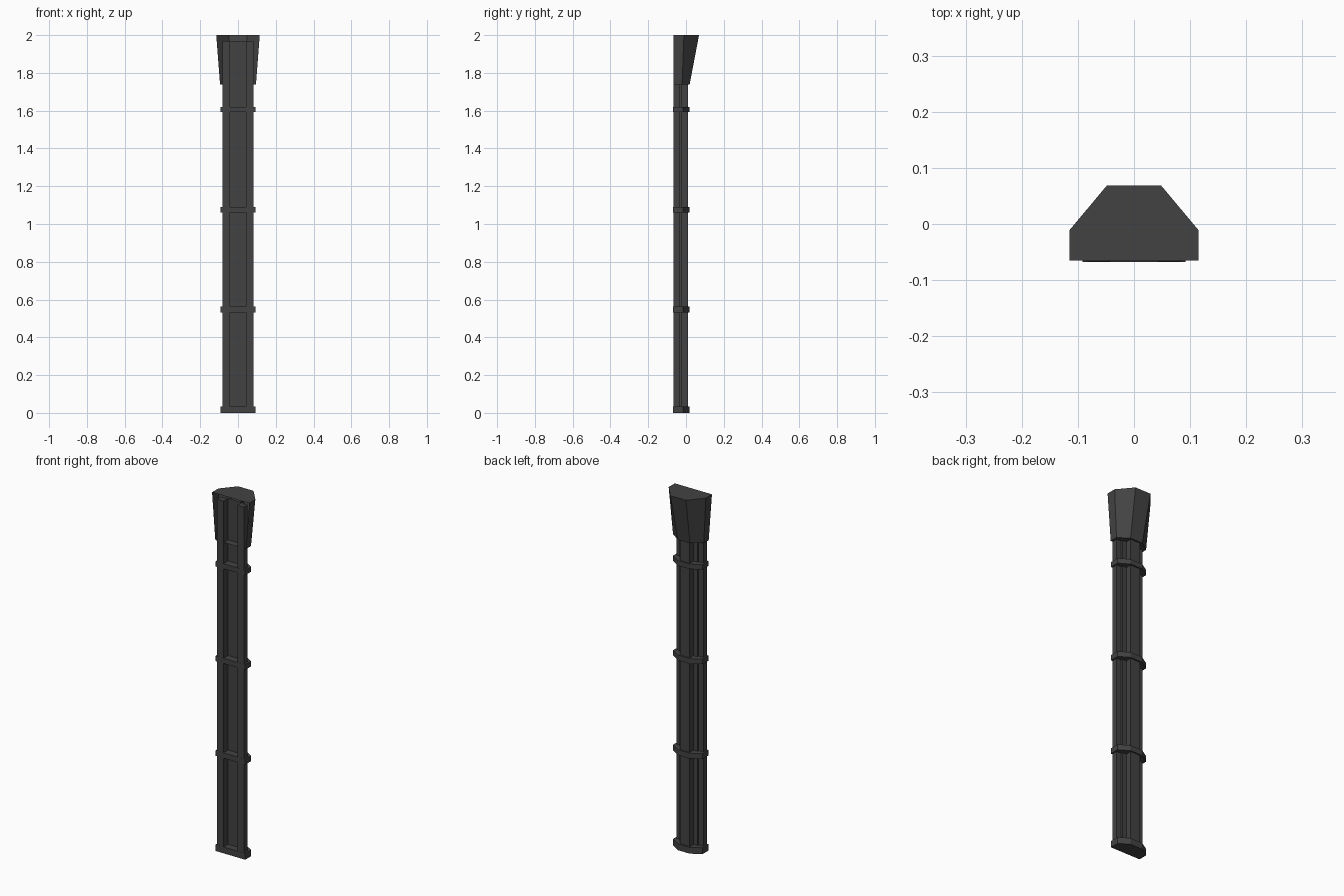
import bpy, bmesh

if "Cube" in bpy.data.objects:
    bpy.data.objects.remove(bpy.data.objects["Cube"])

metal = bpy.data.materials.new("dark_grey_metal")
metal.diffuse_color = (0.055, 0.055, 0.055, 1)
metal.use_nodes = True
metal.node_tree.nodes["Principled BSDF"].inputs["Base Color"].default_value = metal.diffuse_color


def mirrored(half):
    """Close a right-hand outline (front to back) with its mirror image."""
    return half + [(-x, y) for x, y in reversed(half) if x > 0]


def loft(name, bottom, top, z0, z1, skip_front=False):
    """Join two matching outlines into a flat-faced body."""
    bm = bmesh.new()
    lo = [bm.verts.new((x, y, z0)) for x, y in bottom]
    hi = [bm.verts.new((x, y, z1)) for x, y in top]
    n = len(lo)
    bm.faces.new(lo[::-1])
    bm.faces.new(hi)
    for i in range(n):
        if skip_front and i == n - 1:
            continue  # the last side joins the two front corners
        j = (i + 1) % n
        bm.faces.new((lo[i], lo[j], hi[j], hi[i]))
    mesh = bpy.data.meshes.new(name)
    bm.to_mesh(mesh)
    bm.free()
    mesh.materials.append(metal)
    obj = bpy.data.objects.new(name, mesh)
    bpy.context.collection.objects.link(obj)
    return obj


# Downpipe: channel with a recessed front and a stepped back rib
pipe = mirrored([
    (0.043, -0.026), (0.043, -0.067), (0.083, -0.067), (0.083, -0.034),
    (0.055, -0.034), (0.055, -0.023), (0.030, -0.023), (0.030, 0.010),
])
loft("downpipe", pipe, pipe, 0.005, 1.97)

# Collars around the pipe, the lowest one forming the foot
collar = mirrored([(0.092, -0.0675), (0.092, -0.016), (0.036, 0.018)])
for i, (z0, z1) in enumerate([(0, 0.035), (0.532, 0.562),
                              (1.062, 1.091), (1.592, 1.620)]):
    loft(f"collar_{i + 1}", collar, collar, z0, z1)

# Flared hopper head, open towards the wall side at the front
hopper_low = mirrored([(0.095, -0.065), (0.095, -0.021), (0.038, 0.019)])
hopper_high = mirrored([(0.115, -0.065), (0.115, -0.011), (0.048, 0.069)])
loft("hopper_head", hopper_low, hopper_high, 1.738, 2.0, skip_front=True)
